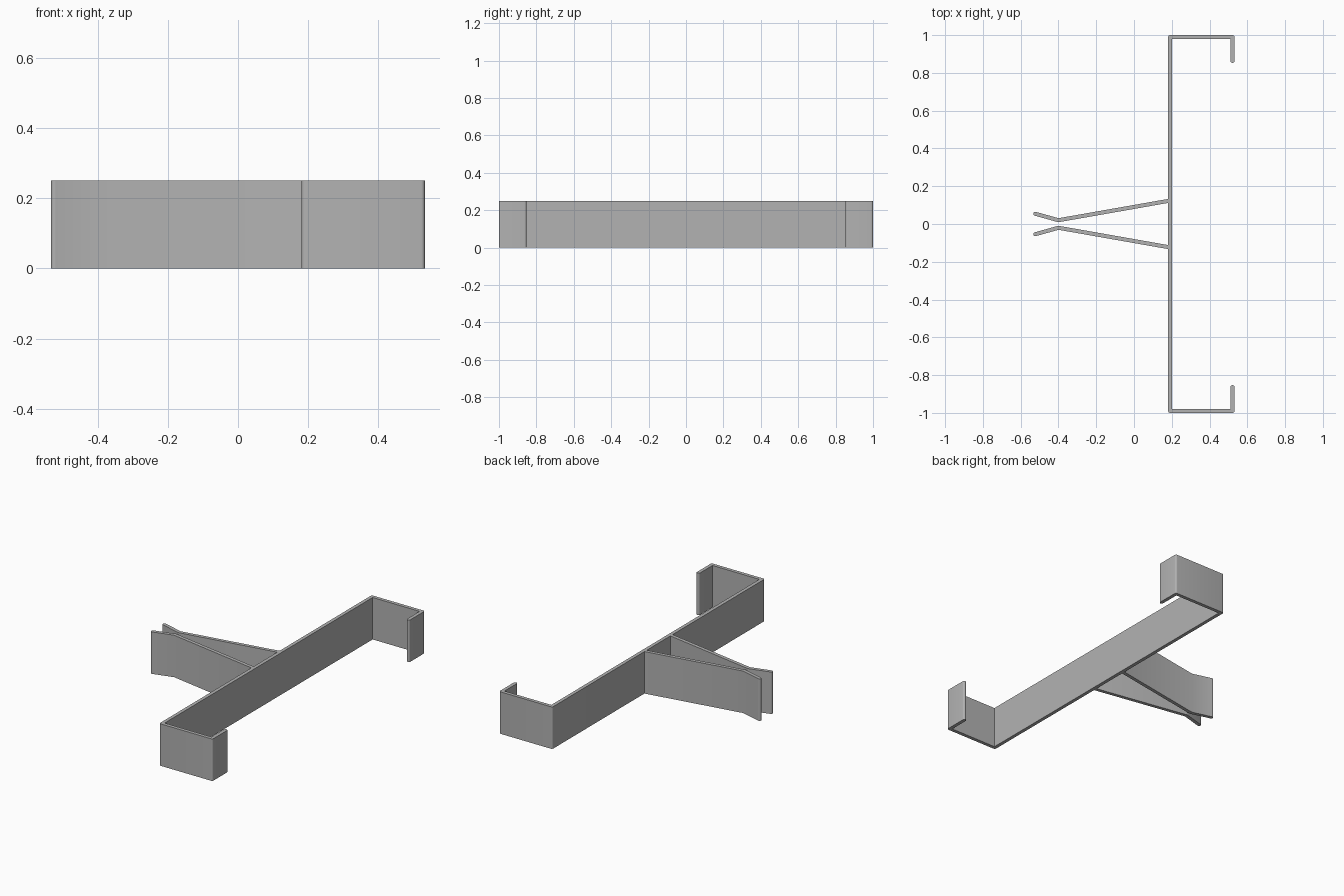
import bpy, bmesh, math
from mathutils import Vector

cube = bpy.data.objects.get("Cube")
if cube:
    bpy.data.objects.remove(cube, do_unlink=True)

HEIGHT = 0.25
HALF = 0.0105  # half the strip thickness

grey = bpy.data.materials.new("plain grey")
grey.use_nodes = True
colour = (0.45, 0.45, 0.45, 1)
grey.diffuse_color = colour
grey.node_tree.nodes["Principled BSDF"].inputs["Base Color"].default_value = colour


def arc(p, start, sweep):
    """Round join or cap about a path point."""
    steps = max(2, round(abs(sweep) / math.radians(15)))
    return [p + HALF * Vector((math.cos(start + sweep * i / steps),
                               math.sin(start + sweep * i / steps)))
            for i in range(steps + 1)]


def offset_side(path):
    """Left edge of the path, with round outer corners and a round end cap."""
    dirs = [(b - a).normalized() for a, b in zip(path, path[1:])]
    normals = [Vector((-d.y, d.x)) for d in dirs]
    edge = []
    for p, n0, n1 in zip(path[1:], normals, normals[1:]):
        turn = math.atan2(n0.x * n1.y - n0.y * n1.x, n0.dot(n1))
        if turn > 0:
            edge.append(p + (n0 + n1) * HALF / (1 + n0.dot(n1)))
        else:
            edge += arc(p, math.atan2(n0.y, n0.x), turn)
    last = normals[-1]
    return edge + arc(path[-1], math.atan2(last.y, last.x), -math.pi)


def strip(name, points):
    """Upright strip of constant thickness following a plan path."""
    path = [Vector(p) for p in points]
    outline = offset_side(path) + offset_side(path[::-1])
    bm = bmesh.new()
    face = bm.faces.new([bm.verts.new((p.x, p.y, 0)) for p in outline])
    top = bmesh.ops.extrude_face_region(bm, geom=[face])["geom"]
    bmesh.ops.translate(bm, vec=(0, 0, HEIGHT),
                        verts=[v for v in top if isinstance(v, bmesh.types.BMVert)])
    bmesh.ops.recalc_face_normals(bm, faces=bm.faces)
    mesh = bpy.data.meshes.new(name)
    bm.to_mesh(mesh)
    bm.free()
    mesh.materials.append(grey)
    obj = bpy.data.objects.new(name, mesh)
    bpy.context.collection.objects.link(obj)
    bpy.ops.object.select_all(action="DESELECT")
    obj.select_set(True)
    bpy.context.view_layer.objects.active = obj
    bpy.ops.object.shade_smooth_by_angle(angle=math.radians(30))


# Long back plate with a hooked lip at each end
SPINE_X, LIP_X, END_Y, LIP_Y = 0.1915, 0.5215, 0.9895, 0.8635
hook = [(LIP_X, LIP_Y), (LIP_X, END_Y), (SPINE_X, END_Y)]
strip("hooked_bracket", hook + [(x, -y) for x, y in reversed(hook)])

# Two converging clip arms with flared tips
for name, s in (("back_clip_arm", 1), ("front_clip_arm", -1)):
    strip(name, [(SPINE_X, s * 0.124), (-0.4, s * 0.02), (-0.522, s * 0.054)])
